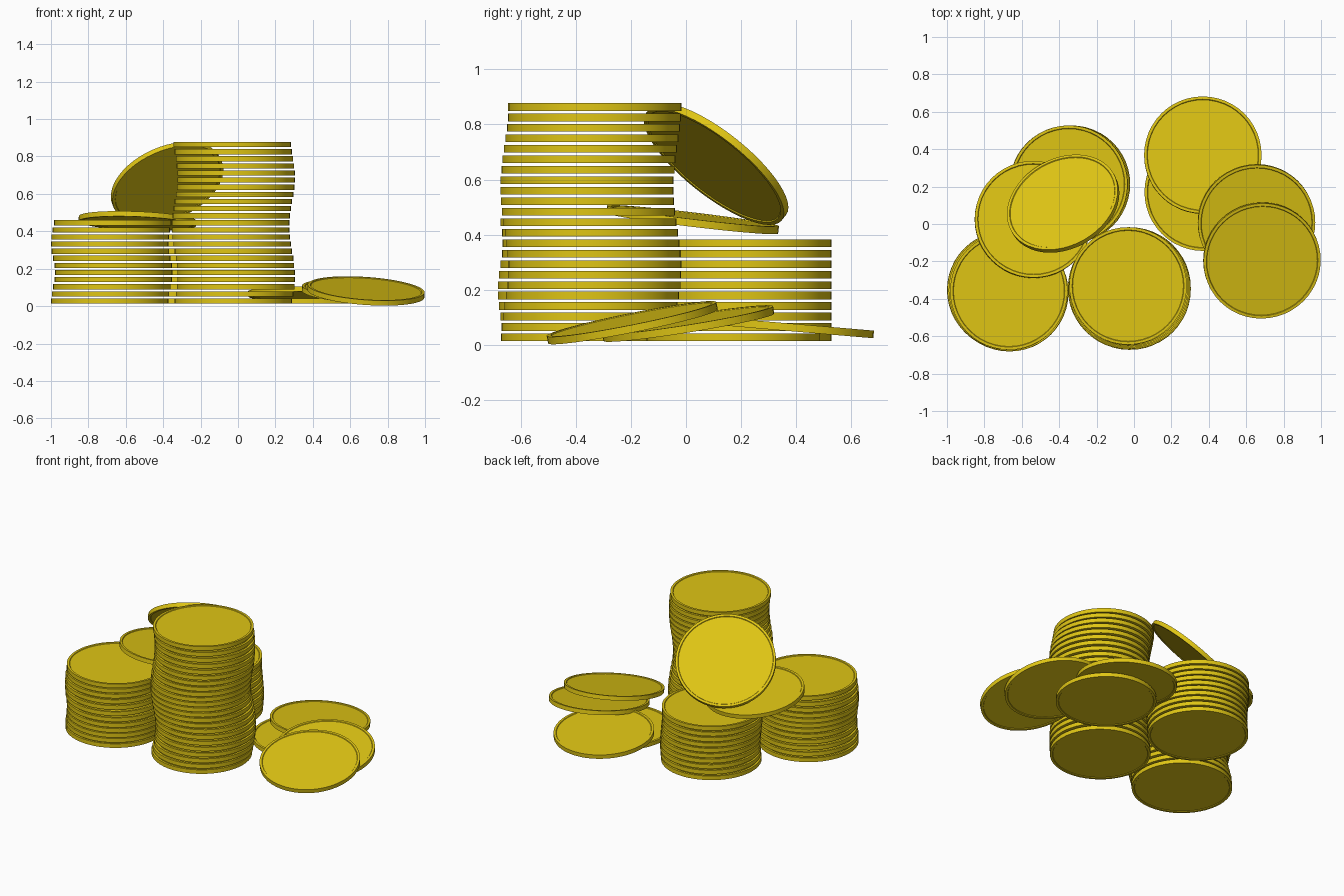
import bpy, bmesh, math
from mathutils import Vector

if "Cube" in bpy.data.objects:
    bpy.data.objects.remove(bpy.data.objects["Cube"])

R, HALF, PITCH, BASE = 0.314, 0.0138, 0.038, 0.0275
SEGMENTS = 48

gold = bpy.data.materials.new("gold")
gold.diffuse_color = (0.74, 0.56, 0.007, 1.0)
gold.use_nodes = True
gold.node_tree.nodes["Principled BSDF"].inputs["Base Color"].default_value = gold.diffuse_color


def make_coin_mesh():
    """Disc with a thin raised rim around both slightly sunken faces."""
    bm = bmesh.new()
    bmesh.ops.create_cone(bm, cap_ends=True, segments=SEGMENTS,
                          radius1=R, radius2=R, depth=2 * HALF)
    caps = [f for f in bm.faces if len(f.verts) > 4]
    for f in caps:
        bmesh.ops.inset_region(bm, faces=[f], thickness=0.015)
        bmesh.ops.inset_region(bm, faces=[f], thickness=0.003, depth=-0.004)
    bm.normal_update()
    for f in bm.faces:
        f.smooth = abs(f.normal.z) < 0.5
    for e in bm.edges:
        if e.calc_face_angle(0) > math.radians(30):
            e.smooth = False
    mesh = bpy.data.meshes.new("coin")
    bm.to_mesh(mesh)
    bm.free()
    mesh.materials.append(gold)
    return mesh


coin_mesh = make_coin_mesh()


def coin(name, location, normal=(0, 0, 1)):
    ob = bpy.data.objects.new(name, coin_mesh)
    ob.location = location
    ob.rotation_mode = 'QUATERNION'
    ob.rotation_quaternion = Vector((0, 0, 1)).rotation_difference(
        Vector(normal).normalized())
    bpy.context.collection.objects.link(ob)


def stack(name, count, x_at, y_at):
    for i in range(count):
        coin(f"{name}_coin_{i + 1:02d}", (x_at(i), y_at(i), BASE + i * PITCH))


# Three gently wavering stacks
stack("tall_stack", 23,
      lambda i: -0.025 + 0.015 * math.sin(0.45 * i),
      lambda i: -0.345 + 0.014 * math.cos(0.41 * (i - 22)))
stack("left_stack", 12,
      lambda i: -0.675 + 0.011 * math.sin(0.75 * i - 1.4),
      lambda i: -0.36 + 0.008 * math.cos(0.7 * i))
stack("back_stack", 10,
      lambda i: -0.342 + 0.008 * math.sin(0.6 * i),
      lambda i: 0.213)

# Coins resting on the stacks
coin("leaning_coin", (-0.379, 0.109, 0.657), (-0.33, 0.586, 0.74))
coin("bridging_coin", (-0.538, 0.024, 0.455), (0.04, 0.12, 1))

# Loose overlapping coins on the floor
coin("floor_coin", (0.37, 0.17, BASE))
coin("back_loose_coin", (0.368, 0.368, 0.065), (0, 0.085, 1))
coin("middle_loose_coin", (0.655, 0.008, 0.078), (0.06, -0.16, 1))
coin("front_loose_coin", (0.684, -0.195, 0.081), (0.07, -0.2, 1))
